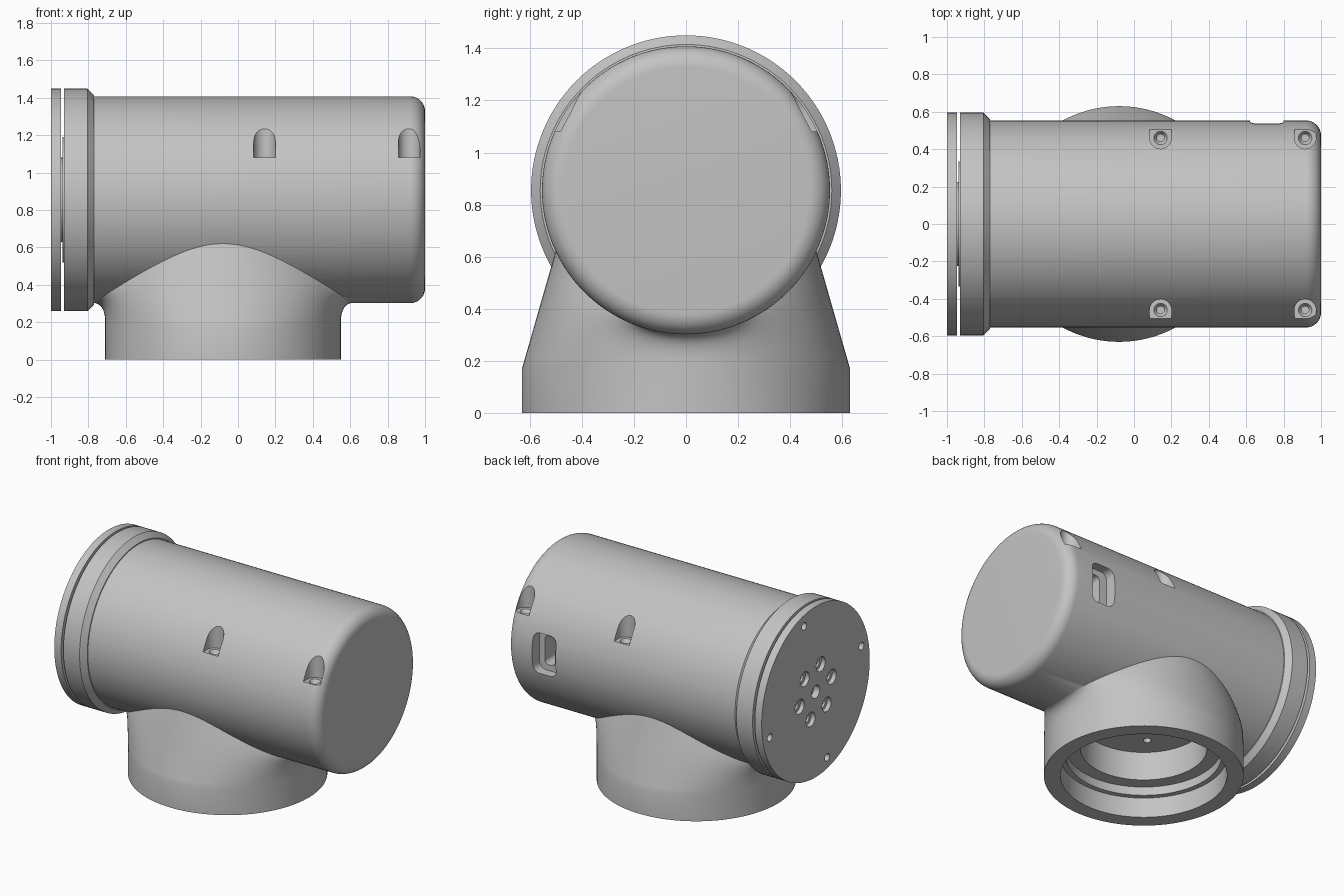
import bpy, bmesh
from math import sin, cos, pi, sqrt, radians
from mathutils import Vector

cube = bpy.data.objects.get("Cube")
if cube:
    bpy.data.objects.remove(cube)

grey = bpy.data.materials.new("plain grey")
grey.use_nodes = True
grey.diffuse_color = (0.55, 0.55, 0.55, 1)
grey.node_tree.nodes["Principled BSDF"].inputs["Base Color"].default_value = grey.diffuse_color

AXIS_Z, BODY_R, BASE_X, BASE_R = 0.855, 0.553, -0.08, 0.63


def solid(name, rings):
    """Closed solid bridged through rings of equal point count."""
    bm = bmesh.new()
    loops = [[bm.verts.new(p) for p in ring] for ring in rings]
    n = len(loops[0])
    for a, b in zip(loops, loops[1:]):
        for i in range(n):
            j = (i + 1) % n
            bm.faces.new((a[i], a[j], b[j], b[i]))
    bm.faces.new(loops[0][::-1])
    bm.faces.new(loops[-1])
    bmesh.ops.recalc_face_normals(bm, faces=bm.faces)
    mesh = bpy.data.meshes.new(name)
    bm.to_mesh(mesh)
    bm.free()
    mesh.materials.append(grey)
    obj = bpy.data.objects.new(name, mesh)
    bpy.context.collection.objects.link(obj)
    return obj


def lathe(name, profile, axis="X", centre=(0, 0), n=128):
    """Turn (radius, position) points about an axis parallel to X or Z."""
    def point(r, h, t):
        u, v = centre[0] + r * cos(t), centre[1] + r * sin(t)
        return Vector((h, u, v)) if axis == "X" else Vector((u, v, h))
    return solid(name, [[point(r, h, 2 * pi * i / n) for i in range(n)] for r, h in profile])


def combine(target, tool, operation="DIFFERENCE"):
    mod = target.modifiers.new("combine", "BOOLEAN")
    mod.operation, mod.solver, mod.object = operation, "EXACT", tool
    bpy.context.view_layer.objects.active = target
    bpy.ops.object.modifier_apply(modifier=mod.name)
    bpy.data.objects.remove(tool)


def rounded_slot(x, z, w, h, r, y0, y1):
    outline = []
    for k, (sx, sz) in enumerate(((1, 1), (-1, 1), (-1, -1), (1, -1))):
        for i in range(7):
            t = (k + i / 6) * pi / 2
            outline.append((x + sx * (w / 2 - r) + r * cos(t), z + sz * (h / 2 - r) + r * sin(t)))
    return solid("slot_cutter", [[Vector((px, y, pz)) for px, pz in outline] for y in (y0, y1)])


# Horizontal barrel with collar at one end and a rounded far edge
fillet = 0.08
barrel = [(0.595, -0.93), (0.595, -0.805), (0.56, -0.77), (BODY_R, -0.77)]
barrel += [(BODY_R - fillet + fillet * cos(t), 1 - fillet + fillet * sin(t))
           for t in (i * pi / 20 for i in range(11))]
housing = lathe("housing", barrel, centre=(0, AXIS_Z))


# Round pedestal blending up into the barrel
def pedestal_ring(step, n=128):
    ring = []
    for i in range(n):
        c, s = cos(2 * pi * i / n), sin(2 * pi * i / n)
        y = 0.5 * s
        low = Vector((BASE_X + BASE_R * c, BASE_R * s, 0.17 + 0.03 * c * c))
        top = Vector((BASE_X + 0.70 * c, y, AXIS_Z - sqrt(0.551 ** 2 - y * y)))
        bend = ((low + top) / 2).lerp(Vector((low.x, low.y, top.z)), c * c)
        if step < 0:
            ring.append(Vector((low.x, low.y, 0)))
        elif step > 1:
            ring.append(Vector((BASE_X + 0.6 * c, 0.8 * y, 0.75)))
        else:
            ring.append((1 - step) ** 2 * low + 2 * step * (1 - step) * bend + step ** 2 * top)
    return ring


pedestal = solid("pedestal", [pedestal_ring(s) for s in [-1] + [i / 12 for i in range(13)] + [2]])
combine(housing, pedestal, "UNION")

# Stepped socket under the pedestal
socket = [(0.525, -0.1), (0.525, 0.14), (0.49, 0.14), (0.49, 0.2), (0.40, 0.2), (0.40, 0.4)]
combine(housing, lathe("socket_cutter", socket, "Z", (BASE_X, 0)))
for k in range(4):
    t = pi / 4 + k * pi / 2
    combine(housing, lathe("hole_cutter", [(0.025, 0.35), (0.025, 0.5)], "Z",
                           (BASE_X + 0.25 * cos(t), 0.25 * sin(t)), 20))

# Screw pockets along both upper sides
for x in (0.142, 0.915):
    for side in (-1, 1):
        r, yc = 0.058, 0.46
        outline = [(x + r, 0.65), (x - r, 0.65)]
        outline += [(x - r * cos(t), yc - r * sin(t)) for t in (i * pi / 20 for i in range(21))]
        combine(housing, solid("pocket_cutter", [[Vector((px, side * py, z)) for px, py in outline]
                                                 for z in (1.08, 1.45)]))
        screw = [(0.02, 0.97), (0.02, 1.055), (0.036, 1.08), (0.036, 1.1)]
        combine(housing, lathe("screw_cutter", screw, "Z", (x, side * yc), 24))

# Connector opening in the back
combine(housing, rounded_slot(0.71, 0.86, 0.18, 0.28, 0.05, 0.47, 0.7))
combine(housing, rounded_slot(0.72, 0.86, 0.08, 0.2, 0.03, 0.3, 0.5))

# Output hubs and end plate
lathe("outer_hub", [(0.335, -0.938), (0.335, -0.92)], centre=(0, AXIS_Z))
lathe("inner_hub", [(0.225, -0.955), (0.225, -0.925)], centre=(0, AXIS_Z))
plate = lathe("end_plate", [(0.595, -1), (0.595, -0.947)], centre=(0, AXIS_Z))
bores = [(0, 0, 0.045, 0.045)]
bores += [(0.18, 48 + 60 * k, 0.05, 0.028) for k in range(6)]
bores += [(0.52, 76 + 90 * k, 0.026, 0.026) for k in range(4)]
for dist, angle, wide, narrow in bores:
    t = radians(angle)
    centre = (dist * cos(t), AXIS_Z + dist * sin(t))
    shape = [(wide, -1.05), (wide, -0.97), (narrow, -0.969), (narrow, -0.9)]
    combine(plate, lathe("bore_cutter", shape, centre=centre, n=28))

# Smooth shading with crisp edges
for obj in bpy.context.scene.objects:
    obj.select_set(obj.type == "MESH")
bpy.context.view_layer.objects.active = housing
bpy.ops.object.shade_smooth_by_angle(angle=radians(30))
